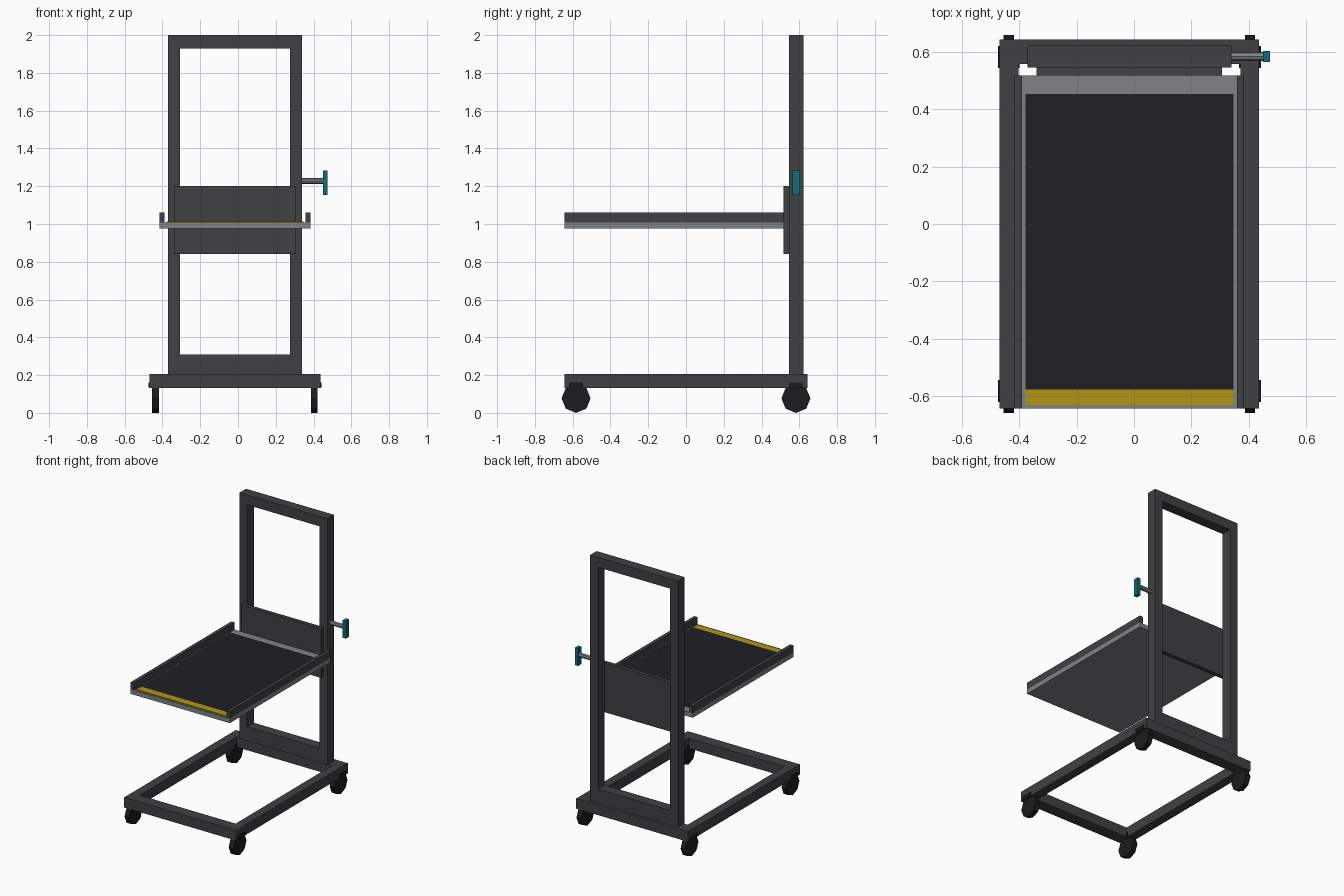
import bpy, bmesh, math
from mathutils import Matrix

if "Cube" in bpy.data.objects:
    bpy.data.objects.remove(bpy.data.objects["Cube"])

CX = -0.016  # centre line of the trolley (the crank sticks out to the right)


def material(name, rgb):
    m = bpy.data.materials.new(name)
    m.diffuse_color = (*rgb, 1)
    m.use_nodes = True
    m.node_tree.nodes["Principled BSDF"].inputs["Base Color"].default_value = m.diffuse_color
    return m


FRAME = material("dark steel", (0.05, 0.052, 0.056))
METAL = material("bare metal", (0.21, 0.23, 0.24))
MAT = material("rubber mat", (0.013, 0.014, 0.017))
TYRE = material("tyre", (0.012, 0.012, 0.013))
YELLOW = material("safety yellow", (0.45, 0.30, 0.008))
TEAL = material("teal", (0.005, 0.15, 0.19))


def add(name, bm, mat):
    bmesh.ops.recalc_face_normals(bm, faces=bm.faces)
    me = bpy.data.meshes.new(name)
    bm.to_mesh(me)
    bm.free()
    me.materials.append(mat)
    ob = bpy.data.objects.new(name, me)
    bpy.context.collection.objects.link(ob)
    return ob


def box(name, x, y, z, mat):
    """Box from (min, max) ranges."""
    bm = bmesh.new()
    size = [b - a for a, b in (x, y, z)]
    mid = [(a + b) / 2 for a, b in (x, y, z)]
    bmesh.ops.create_cube(bm, size=1, matrix=Matrix.Translation(mid) @ Matrix.Diagonal((*size, 1)))
    return add(name, bm, mat)


def x_cylinder(name, centre, radius, length, sides, mat):
    """Low-poly cylinder lying along x."""
    bm = bmesh.new()
    bmesh.ops.create_cone(bm, cap_ends=True, segments=sides, radius1=radius, radius2=radius,
                          depth=length,
                          matrix=Matrix.Translation(centre) @ Matrix.Rotation(math.pi / 2, 4, 'Y'))
    return add(name, bm, mat)


def frame(name, outer, inner, t, plane, mat):
    """Rectangular ring; outer/inner = (u0, u1, v0, v1), t = thickness range."""
    bm = bmesh.new()

    def ring(r, w):
        pts = [(r[0], r[2]), (r[1], r[2]), (r[1], r[3]), (r[0], r[3])]
        return [bm.verts.new((u, v, w) if plane == "xy" else (u, w, v)) for u, v in pts]

    loops = [ring(outer, t[0]), ring(outer, t[1]), ring(inner, t[1]), ring(inner, t[0])]
    for a, b in zip(loops, loops[1:] + loops[:1]):
        for i in range(4):
            j = (i + 1) % 4
            bm.faces.new((a[i], a[j], b[j], b[i]))
    return add(name, bm, mat)


# Rolling base
frame("base_frame", (CX - 0.452, CX + 0.452, -0.643, 0.643),
      (CX - 0.387, CX + 0.387, -0.557, 0.557), (0.132, 0.206), "xy", FRAME)

# Casters: octagonal wheel with a square mounting block inside the base
for sx, side in ((-1, "left"), (1, "right")):
    for sy, end in ((-1, "front"), (1, "rear")):
        x, y = CX + sx * 0.42, sy * 0.582
        x_cylinder(f"{end}_{side}_wheel", (x, y, 0.077), 0.077, 0.036, 8, TYRE)
        box(f"{end}_{side}_caster_block", (x - 0.038, x + 0.038), (y - 0.038, y + 0.038),
            (0.134, 0.16), TYRE)

# Upright mast
frame("mast_frame", (CX - 0.355, CX + 0.355, 0.206, 2.0),
      (CX - 0.292, CX + 0.292, 0.31, 1.928), (0.546, 0.622), "xz", FRAME)

# Lift carriage plate
box("carriage_plate", (CX - 0.323, CX + 0.323), (0.517, 0.546), (0.842, 1.202), FRAME)

# Tray with side lips, mat and warning strip
box("tray", (CX - 0.4, CX + 0.4), (-0.643, 0.518), (0.975, 1.008), METAL)
for s, side in ((-1, "left"), (1, "right")):
    a, b = sorted((CX + s * 0.4, CX + s * 0.374))
    box(f"{side}_tray_lip", (a, b), (-0.643, 0.518), (1.008, 1.06), FRAME)
box("tray_mat", (CX - 0.362, CX + 0.362), (-0.577, 0.453), (1.008, 1.013), MAT)
box("warning_strip", (CX - 0.362, CX + 0.362), (-0.63, -0.577), (1.008, 1.013), YELLOW)

# Crank
x_cylinder("crank_shaft", (0.395, 0.584, 1.228), 0.016, 0.12, 8, METAL)
box("crank_handle", (0.449, 0.474), (0.565, 0.603), (1.154, 1.282), TEAL)
